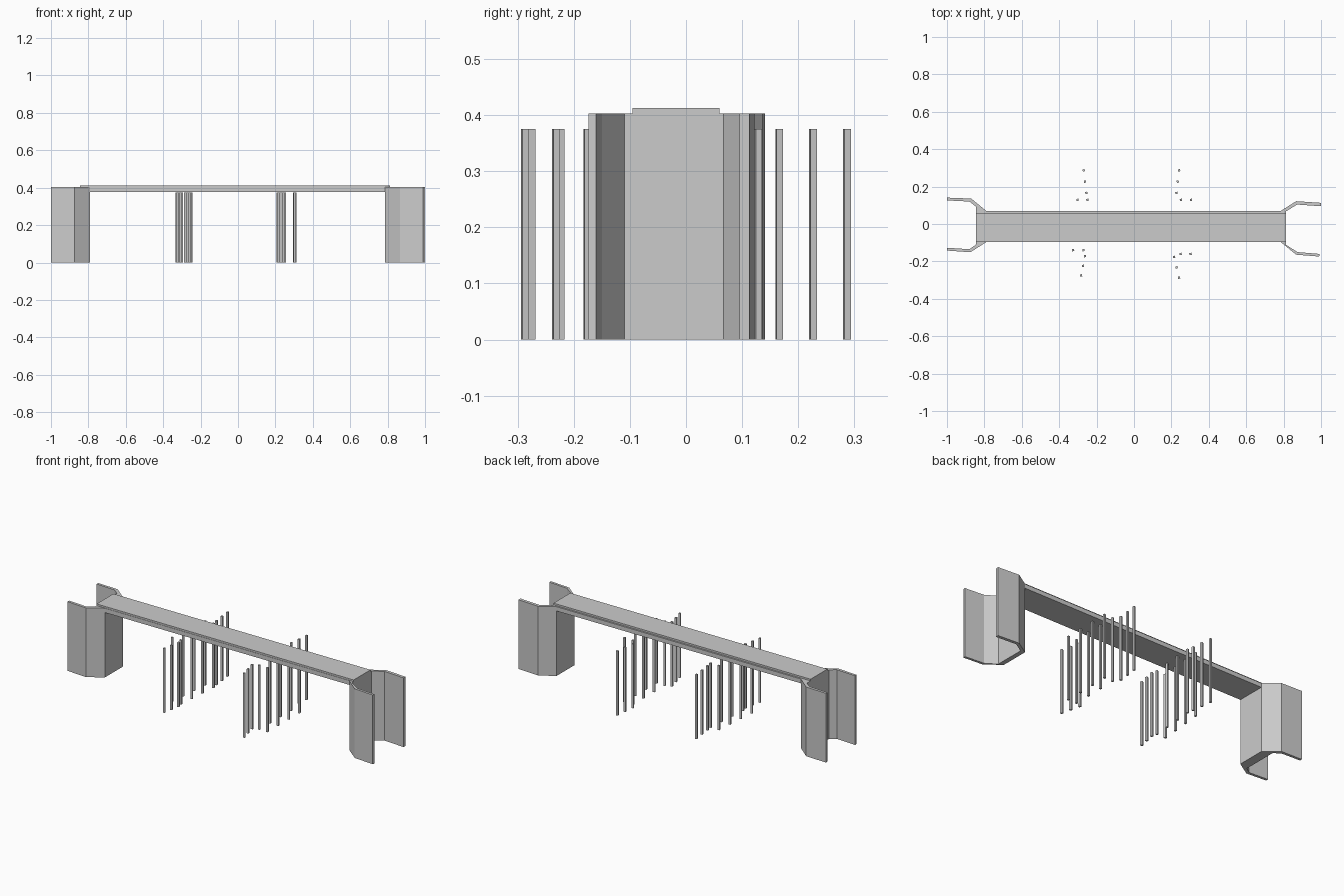
import bpy, bmesh, math

if "Cube" in bpy.data.objects:
    bpy.data.objects.remove(bpy.data.objects["Cube"])


def prism(name, outline, z0, z1):
    """Extrude a flat xy outline upward from z0 to z1."""
    bm = bmesh.new()
    face = bm.faces.new([bm.verts.new((x, y, z0)) for x, y in outline])
    top = bmesh.ops.extrude_face_region(bm, geom=[face])["geom"]
    verts = [v for v in top if isinstance(v, bmesh.types.BMVert)]
    bmesh.ops.translate(bm, verts=verts, vec=(0, 0, z1 - z0))
    bmesh.ops.recalc_face_normals(bm, faces=bm.faces)
    mesh = bpy.data.meshes.new(name)
    bm.to_mesh(mesh)
    bm.free()
    ob = bpy.data.objects.new(name, mesh)
    bpy.context.collection.objects.link(ob)
    return ob


def rect(x0, x1, y0, y1):
    return [(x0, y0), (x1, y0), (x1, y1), (x0, y1)]


# Abutments: cross wall with splayed wing walls, seen as a U in plan
left = [(-0.79, 0.07), (-0.87, 0.136), (-1.0, 0.141), (-1.0, 0.126), (-0.88, 0.12),
        (-0.845, 0.093), (-0.845, -0.11), (-0.88, -0.135), (-1.0, -0.127),
        (-1.0, -0.142), (-0.875, -0.151), (-0.79, -0.097)]
right = [(0.785, 0.07), (0.867, 0.122), (1.0, 0.113), (1.0, 0.095), (0.872, 0.104),
         (0.812, 0.067), (0.812, -0.11), (0.873, -0.15), (0.993, -0.16),
         (0.99, -0.174), (0.867, -0.164), (0.785, -0.097)]
prism("left_abutment", left, 0, 0.403)
prism("right_abutment", right, 0, 0.403)

# Deck: structural slab between abutments and thin road surface over it
prism("deck", rect(-0.79, 0.785, -0.097, 0.07), 0.378, 0.403)
prism("road_surface", rect(-0.845, 0.812, -0.095, 0.06), 0.403, 0.413)


# Piles: slim square posts turned slightly
def pile(x, y):
    r = 0.0082
    corners = [math.radians(a + 57) for a in (0, 90, 180, 270)]
    prism("pile", [(x + r * math.cos(a), y + r * math.sin(a)) for a in corners], 0, 0.375)


# Double pile rows running under the deck: (x, y) at front and back end
rows = [((-0.326, -0.14), (-0.302, 0.129)), ((-0.27, -0.14), (-0.249, 0.129)),
        ((0.249, -0.16), (0.251, 0.129)), ((0.302, -0.16), (0.305, 0.129))]
for (xa, ya), (xb, yb) in rows:
    for i in range(4):
        t = i / 3
        pile(xa + (xb - xa) * t, ya + (yb - ya) * t)

# Lines of three guard piles in front of and behind each pier
guards = [((-0.262, -0.172), (-0.283, -0.275)), ((-0.255, 0.166), (-0.269, 0.287)),
          ((0.214, -0.176), (0.241, -0.287)), ((0.227, 0.166), (0.241, 0.287))]
for (xa, ya), (xb, yb) in guards:
    for t in (0, 0.5, 1):
        pile(xa + (xb - xa) * t, ya + (yb - ya) * t)
